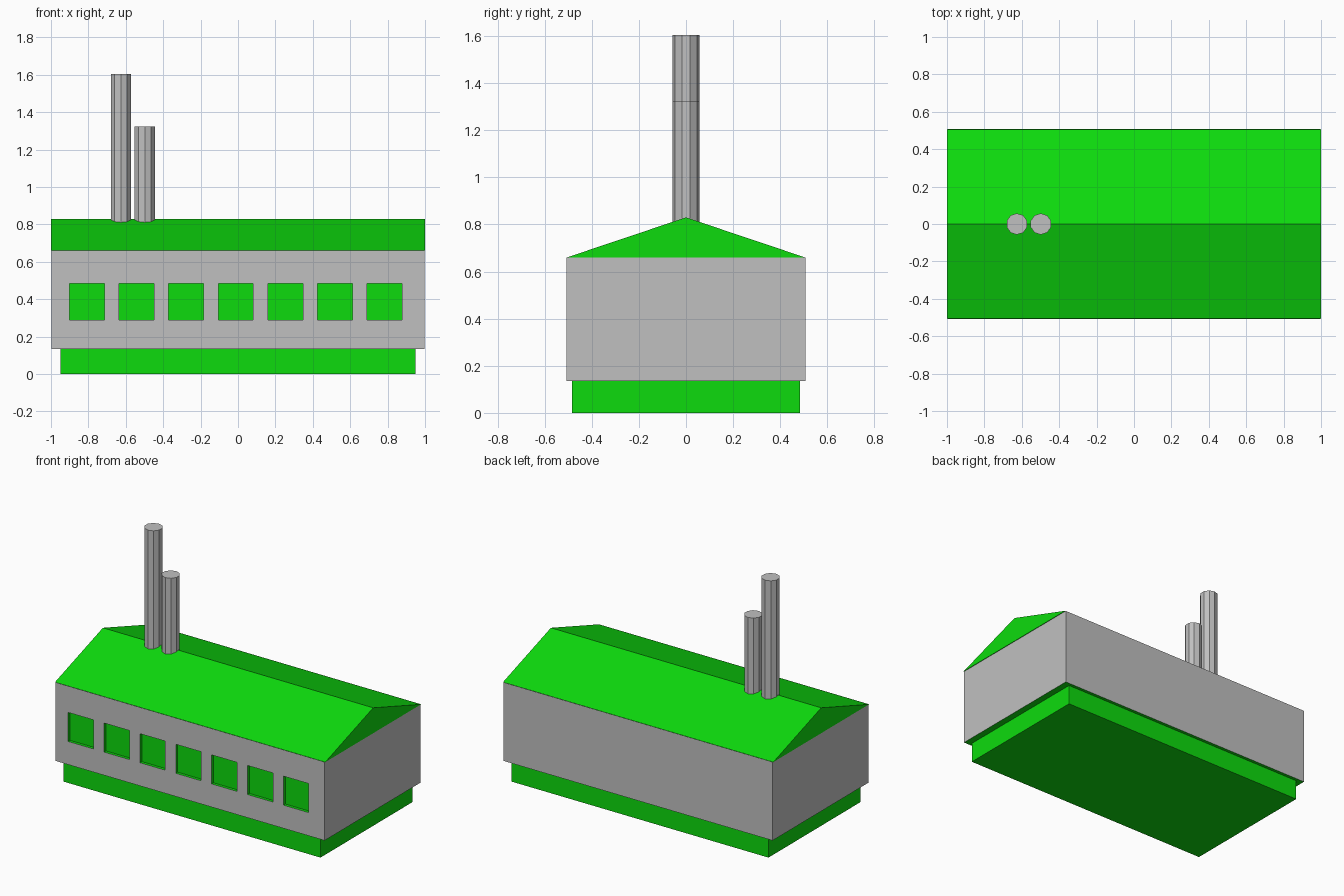
import bpy, bmesh
from mathutils import Matrix, Vector

if "Cube" in bpy.data.objects:
    bpy.data.objects.remove(bpy.data.objects["Cube"])


def material(name, colour):
    m = bpy.data.materials.new(name)
    m.diffuse_color = (*colour, 1)
    m.use_nodes = True
    m.node_tree.nodes["Principled BSDF"].inputs["Base Color"].default_value = m.diffuse_color
    return m


GREY = material("light grey", (0.527, 0.527, 0.527))
GREEN = material("bright green", (0.004, 0.71, 0.004))


def finish(name, bm, *mats):
    bm.normal_update()
    me = bpy.data.meshes.new(name)
    bm.to_mesh(me)
    bm.free()
    for m in mats:
        me.materials.append(m)
    ob = bpy.data.objects.new(name, me)
    bpy.context.collection.objects.link(ob)
    return ob


def box(hx, hy, z0, z1):
    bm = bmesh.new()
    bmesh.ops.create_cube(bm, size=1, matrix=Matrix.Translation((0, 0, (z0 + z1) / 2))
                          @ Matrix.Diagonal((2 * hx, 2 * hy, z1 - z0, 1)))
    bm.normal_update()
    return bm


# foundation
finish("foundation", box(0.95, 0.485, 0, 0.14), GREEN)

# walls with a row of recessed windows along the front
WIN_W, PITCH, FIRST = 0.187, 0.2655, -0.902
WIN_Z = (0.29, 0.484)
starts = [FIRST + i * PITCH for i in range(7)]
bm = box(0.996, 0.507, 0.135, 0.66)


def front_faces():
    bm.normal_update()
    return [f for f in bm.faces if f.normal.y < -0.9]


def slice_front(co, no):
    faces = front_faces()
    geom = set(faces)
    for f in faces:
        geom.update(f.edges, f.verts)
    bmesh.ops.bisect_plane(bm, geom=list(geom), plane_co=co, plane_no=no, dist=1e-5)


for z in WIN_Z:
    slice_front((0, 0, z), (0, 0, 1))
for x in starts:
    slice_front((x, 0, 0), (1, 0, 0))
    slice_front((x + WIN_W, 0, 0), (1, 0, 0))

panes = []
for f in front_faces():
    c = f.calc_center_median()
    if WIN_Z[0] < c.z < WIN_Z[1] and any(x < c.x < x + WIN_W for x in starts):
        panes.append(f)
reveals = bmesh.ops.inset_individual(bm, faces=panes, thickness=0, depth=-0.02)["faces"]
bm.normal_update()
for f in panes + reveals:
    f.material_index = 1
for f in bm.faces:  # underside of the overhang
    if f.normal.z < -0.9 and f.calc_center_median().z < 0.2:
        f.material_index = 1
# the roof closes the top
bmesh.ops.delete(bm, geom=[f for f in bm.faces if f.normal.z > 0.9
                           and f.calc_center_median().z > 0.6], context="FACES_ONLY")
finish("walls", bm, GREY, GREEN)

# gable roof: triangular profile swept along x
bm = bmesh.new()
gable = bm.faces.new([bm.verts.new((-1, y, z)) for y, z in
                      ((-0.506, 0.66), (0, 0.83), (0.506, 0.66))])
ext = bmesh.ops.extrude_face_region(bm, geom=[gable], use_keep_orig=True)
bmesh.ops.translate(bm, vec=Vector((2, 0, 0)),
                    verts=[v for v in ext["geom"] if isinstance(v, bmesh.types.BMVert)])
bmesh.ops.recalc_face_normals(bm, faces=bm.faces[:])
finish("roof", bm, GREEN)

# ten-sided chimneys
for name, x, top in (("tall_chimney", -0.626, 1.605), ("short_chimney", -0.498, 1.322)):
    bm = bmesh.new()
    z0 = 0.67
    bmesh.ops.create_cone(bm, cap_ends=True, segments=10, radius1=0.057, radius2=0.057,
                          depth=top - z0, matrix=Matrix.Translation((x, 0, (top + z0) / 2)))
    finish(name, bm, GREY)
